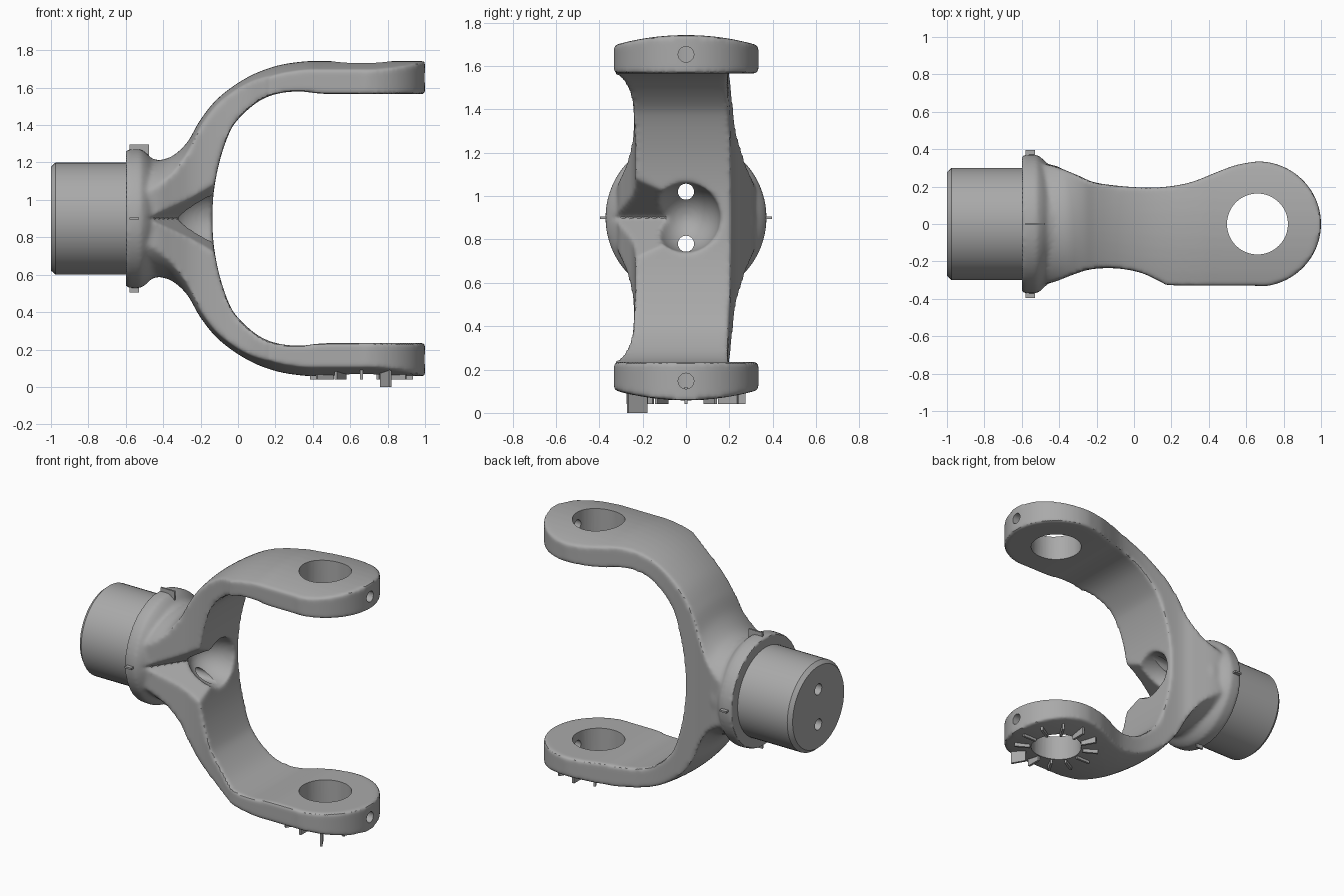
import bpy, bmesh, math
from mathutils import Matrix, Vector

AXIS_Z = 0.9      # height of the shaft axis
EAR_X = 0.66      # centre of the ear bores

if "Cube" in bpy.data.objects:
    bpy.data.objects.remove(bpy.data.objects["Cube"], do_unlink=True)

steel = bpy.data.materials.new("steel_grey")
steel.use_nodes = True
steel.diffuse_color = (0.4, 0.4, 0.4, 1)
steel.node_tree.nodes["Principled BSDF"].inputs["Base Color"].default_value = (0.4, 0.4, 0.4, 1)


def make(name, bm):
    """Turn a bmesh into a steel object with outward normals."""
    bmesh.ops.remove_doubles(bm, verts=bm.verts, dist=1e-5)
    bmesh.ops.recalc_face_normals(bm, faces=bm.faces)
    mesh = bpy.data.meshes.new(name)
    bm.to_mesh(mesh)
    bm.free()
    mesh.materials.append(steel)
    ob = bpy.data.objects.new(name, mesh)
    bpy.context.scene.collection.objects.link(ob)
    return ob


def curve(pts, steps=6):
    """Catmull-Rom curve through 2D points."""
    p = [Vector(q) for q in [pts[0], *pts, pts[-1]]]
    out = []
    for a, b, c, d in zip(p, p[1:], p[2:], p[3:]):
        for i in range(steps):
            t = i / steps
            out.append((2 * b + (c - a) * t + (2 * a - 5 * b + 4 * c - d) * t ** 2
                        + (3 * b - a - 3 * c + d) * t ** 3) / 2)
    return out + [p[-1]]


def revolve(name, profile, segments=64, squash=1.0):
    """Spin (x, radius) points around the shaft axis."""
    bm = bmesh.new()
    vs = [bm.verts.new((x, 0, r)) for x, r in profile]
    es = [bm.edges.new(pair) for pair in zip(vs, vs[1:])]
    bmesh.ops.spin(bm, geom=vs + es, axis=(1, 0, 0), cent=(0, 0, 0),
                   angle=math.tau, steps=segments)
    bmesh.ops.transform(bm, verts=bm.verts,
                        matrix=Matrix.Translation((0, 0, AXIS_Z)) @ Matrix.Diagonal((1, squash, 1, 1)))
    return make(name, bm)


def prism(name, points, direction):
    """Extrude a closed 3D outline along a direction."""
    bm = bmesh.new()
    face = bm.faces.new([bm.verts.new(p) for p in points])
    new = bmesh.ops.extrude_face_region(bm, geom=[face])["geom"]
    bmesh.ops.translate(bm, vec=direction, verts=[v for v in new if isinstance(v, bmesh.types.BMVert)])
    return make(name, bm)


def rod(name, centre, radius, length, axis):
    bm = bmesh.new()
    turn = Matrix.Rotation(math.pi / 2, 4, "Y") if axis == "X" else Matrix()
    bmesh.ops.create_cone(bm, cap_ends=True, segments=48, radius1=radius, radius2=radius,
                          depth=length, matrix=Matrix.Translation(centre) @ turn)
    return make(name, bm)


def apply_mod(ob, kind, **settings):
    mod = ob.modifiers.new(kind.lower(), kind)
    for key, value in settings.items():
        setattr(mod, key, value)
    bpy.context.view_layer.objects.active = ob
    bpy.ops.object.modifier_apply(modifier=mod.name)


def combine(ob, tool, operation, keep=False):
    apply_mod(ob, "BOOLEAN", operation=operation, object=tool, solver="EXACT")
    if not keep:
        bpy.data.objects.remove(tool, do_unlink=True)


def shade(ob):
    bpy.ops.object.select_all(action="DESELECT")
    ob.select_set(True)
    bpy.context.view_layer.objects.active = ob
    bpy.ops.object.shade_smooth_by_angle(angle=math.radians(35))


# Fork: crowned outer shell
outer = curve([(-0.5, 0.3), (-0.43, 0.31), (-0.35, 0.335), (-0.27, 0.41), (-0.2, 0.53), (-0.1, 0.65),
               (0.05, 0.755), (0.2, 0.815), (0.35, 0.84), (0.45, 0.842)])
fork = revolve("fork", [(-0.5, 0), *outer, (1.1, 0.842), (1.1, 0)], 96, 1.2)

# Plan outline: waisted arms ending in round ears
back = curve([(-0.55, 0.33), (-0.43, 0.31), (-0.3, 0.26), (-0.2, 0.22), (0, 0.197), (0.15, 0.197),
              (0.3, 0.222), (0.45, 0.28), (0.55, 0.316), (EAR_X, 0.335)])
ear = [(EAR_X + 0.34 * math.cos(a), 0.335 * math.sin(a))
       for a in [math.radians(90 - 5 * i) for i in range(1, 36)]]
front = curve([(EAR_X, -0.33), (0.22, -0.328), (0.15, -0.312), (0.05, -0.265), (-0.05, -0.242),
               (-0.15, -0.236), (-0.25, -0.246), (-0.35, -0.28), (-0.43, -0.31), (-0.55, -0.33)])
plan = prism("plan", [(x, y, -0.5) for x, y in [*back, *ear, *front]], (0, 0, 3))
combine(fork, plan, "INTERSECT")

# Opening between the arms
half = curve([(0.5, 0.665), (0.42, 0.67), (0.32, 0.68), (0.2, 0.665), (0.1, 0.62), (0, 0.53),
              (-0.05, 0.45), (-0.1, 0.3), (-0.13, 0.14), (-0.137, 0)])
half = [(1.2, 0.665), *half]
gap = [(x, h) for x, h in half] + [(x, -h) for x, h in reversed(half[:-1])]
combine(fork, prism("gap", [(x, -0.7, AXIS_Z + h) for x, h in gap], (0, 1.4, 0)), "DIFFERENCE")

# Collar and neck
collar = revolve("collar", [(-0.6, 0), (-0.6, 0.37), (-0.52, 0.372), (-0.49, 0.35), (-0.46, 0.32),
                            (-0.41, 0.31), (-0.36, 0.28), (-0.33, 0)])
combine(fork, collar, "UNION")

# Tapered V notch in the front of the crotch
bm = bmesh.new()
for y in (-0.45, -0.08):
    tip = -0.33 + 0.67 * (y + 0.1)
    for x, z in ((tip, 0), (0.1, 0.62 * (0.1 - tip)), (0.1, -0.62 * (0.1 - tip))):
        bm.verts.new((x, y, AXIS_Z + z))
bmesh.ops.convex_hull(bm, input=bm.verts)
combine(fork, make("notch", bm), "DIFFERENCE")

# Domed pocket in the crotch
dome = [(-0.12 - 0.23 * math.cos(a), 0.16 * math.sin(a))
        for a in [math.radians(6 * i) for i in range(16)]]
combine(fork, revolve("pocket", [*dome, (0.1, 0.16), (0.1, 0)]), "DIFFERENCE")

# Blend everything into one forged, softly rounded body
apply_mod(fork, "REMESH", mode="VOXEL", voxel_size=0.012, use_smooth_shade=True)
apply_mod(fork, "SMOOTH", factor=0.5, iterations=8)

# Shaft with chamfered ends
shaft = revolve("shaft", [(-1, 0), (-1, 0.278), (-0.975, 0.3), (-0.56, 0.3), (-0.56, 0)], 48)

# Crisp machined holes: ear bores, end screw holes, twin holes through the shaft
combine(fork, rod("ear_bore", (EAR_X, 0, AXIS_Z), 0.163, 3, "Z"), "DIFFERENCE")
for side in (-1, 1):
    combine(fork, rod("screw_hole", (0.95, 0, AXIS_Z + side * 0.753), 0.036, 0.5, "X"), "DIFFERENCE")
    twin = rod("twin_hole", (-0.6, 0, AXIS_Z + side * 0.12), 0.037, 1, "X")
    combine(shaft, twin, "DIFFERENCE", keep=True)
    combine(fork, twin, "DIFFERENCE")
shade(fork)
shade(shaft)


def fin(bm, size, matrix):
    bmesh.ops.create_cube(bm, size=1, matrix=matrix @ Matrix.Diagonal((*size, 1)))


# Radial fins under the lower ear, one of them longer
bm = bmesh.new()
for i in range(12):
    long = i == 10
    low, reach = (0, 0.26) if long else (0.04, 0.225)
    fin(bm, (0.1, 0.015, 0.12 - low), Matrix.Translation((EAR_X, 0, 0))
        @ Matrix.Rotation(math.radians(30 * i), 4, "Z")
        @ Matrix.Translation((reach, 0, (0.12 + low) / 2)))
make("ear_fins", bm)

# Four small fins around the collar, the top one longer
bm = bmesh.new()
for i in range(4):
    length = 0.105 if i == 0 else 0.05
    fin(bm, (length, 0.012, 0.1), Matrix.Translation((0, 0, AXIS_Z))
        @ Matrix.Rotation(math.radians(90 * i), 4, "X")
        @ Matrix.Translation((-0.58 + length / 2, 0, 0.346)))
make("collar_fins", bm)
